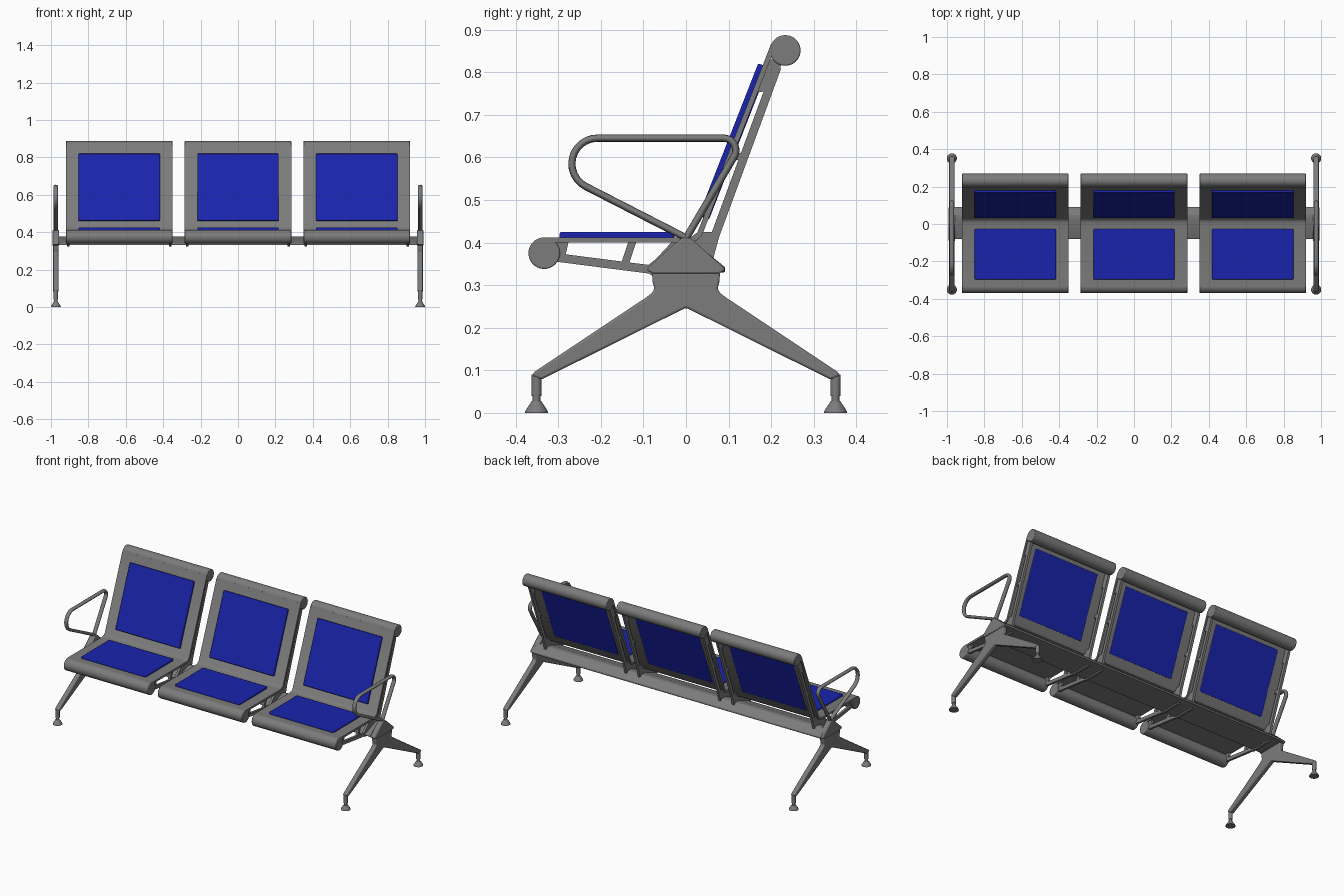
import bpy, bmesh, math
from mathutils import Vector

if "Cube" in bpy.data.objects:
    bpy.data.objects.remove(bpy.data.objects["Cube"])


def material(name, colour):
    m = bpy.data.materials.new(name)
    m.diffuse_color = colour
    m.use_nodes = True
    m.node_tree.nodes["Principled BSDF"].inputs["Base Color"].default_value = m.diffuse_color
    return m


blue = material("blue_pad", (0.010, 0.017, 0.42, 1))
grey = material("dark_grey_metal", (0.2, 0.2, 0.2, 1))


def finish(ob, mat=grey, bevel=0.0, segs=2):
    ob.data.materials.append(mat)
    if bevel:
        m = ob.modifiers.new("bevel", 'BEVEL')
        m.width, m.segments, m.limit_method = bevel, segs, 'ANGLE'
    bpy.ops.object.select_all(action='DESELECT')
    ob.select_set(True)
    bpy.context.view_layer.objects.active = ob
    bpy.ops.object.shade_smooth_by_angle(angle=math.radians(35))
    return ob


def prism(name, profile, x, width, bevel=0.0, segs=2, mat=grey):
    """Extrude a (y, z) profile along x, centred on x."""
    bm = bmesh.new()
    face = bm.faces.new([bm.verts.new((x - width / 2, y, z)) for y, z in profile])
    new = bmesh.ops.extrude_face_region(bm, geom=[face])["geom"]
    bmesh.ops.translate(bm, vec=(width, 0, 0),
                        verts=[v for v in new if isinstance(v, bmesh.types.BMVert)])
    bmesh.ops.recalc_face_normals(bm, faces=bm.faces)
    me = bpy.data.meshes.new(name)
    bm.to_mesh(me)
    bm.free()
    ob = bpy.data.objects.new(name, me)
    bpy.context.collection.objects.link(ob)
    return finish(ob, mat, bevel, segs)


def strip(p, q, w):
    """Four-point profile of a straight bar from p to q."""
    p, q = Vector(p), Vector(q)
    d = (q - p).normalized() * w / 2
    n = Vector((-d.y, d.x))
    return [p + n, q + n, q - n, p - n]


def roll(name, x, y, z, r, width):
    bpy.ops.mesh.primitive_cylinder_add(vertices=40, radius=r, depth=width,
                                        location=(x, y, z), rotation=(0, math.pi / 2, 0))
    ob = bpy.context.object
    ob.name = name
    return finish(ob, bevel=0.003)


def cone(name, x, y, z0, z1, r0, r1):
    bpy.ops.mesh.primitive_cone_add(vertices=28, radius1=r0, radius2=r1, depth=z1 - z0,
                                    location=(x, y, (z0 + z1) / 2))
    ob = bpy.context.object
    ob.name = name
    return finish(ob)


# shared profiles in side view (y, z)
SHELL = [(-0.333, 0.412), (0.0, 0.412), (0.015, 0.415), (0.027, 0.424), (0.199, 0.8645),
         (0.210, 0.860), (0.038, 0.418), (0.025, 0.404), (0.0, 0.400), (-0.333, 0.400)]
BRACKET = {
    "bracket_hub": [(-0.10, 0.338), (-0.08, 0.322), (0.055, 0.322), (0.066, 0.37),
                    (0.081, 0.425), (0.034, 0.425), (0.02, 0.408), (-0.03, 0.405), (-0.07, 0.362)],
    "seat_bracket_strip": strip((-0.312, 0.366), (-0.085, 0.337), 0.020),
    "seat_bracket_strut": strip((-0.145, 0.345), (-0.125, 0.405), 0.018),
    "seat_bracket_front": [(-0.32, 0.405), (-0.275, 0.405), (-0.285, 0.36), (-0.32, 0.362)],
    "back_bracket_strip": strip((0.066, 0.41), (0.214, 0.812), 0.020),
    "back_bracket_strut": strip((0.105, 0.60), (0.138, 0.604), 0.016),
    "back_bracket_top": [(0.160, 0.752), (0.190, 0.755), (0.221, 0.808), (0.226, 0.83),
                         (0.19, 0.83)],
}
UP = Vector((0.364, 0.931))         # direction along the backrest
NORMAL = Vector((-0.931, 0.364))    # forward from the backrest

# three seats
for sx in (-0.635, 0, 0.635):
    prism("seat_shell", SHELL, sx, 0.57)
    roll("seat_front_roll", sx, -0.333, 0.375, 0.037, 0.57)
    roll("back_top_roll", sx, 0.233, 0.851, 0.036, 0.57)
    prism("seat_pad", [(-0.297, 0.405), (-0.027, 0.405), (-0.027, 0.425), (-0.297, 0.425)],
          sx, 0.435, 0.005, mat=blue)
    # back pad passes through the shell so it shows on both sides
    low = Vector((0.041, 0.459))
    high = low + UP * 0.384
    prism("back_pad", [low + NORMAL * 0.012, high + NORMAL * 0.012,
                       high - NORMAL * 0.014, low - NORMAL * 0.014],
          sx, 0.435, 0.004, mat=blue)
    for side in (-1, 1):
        for name, prof in BRACKET.items():
            prism(name, prof, sx + side * 0.272, 0.014)

# long beam under the seats
prism("beam", [(-0.08, 0.330), (-0.08, 0.338), (0.02, 0.376), (0.05, 0.376),
               (0.092, 0.342), (0.092, 0.330)], 0, 1.95, 0.003)

# leg outline: right half, mirrored
half = [(0.08, 0.330), (0.078, 0.305), (0.074, 0.293), (0.078, 0.283), (0.095, 0.270),
        (0.355, 0.097), (0.362, 0.088), (0.340, 0.078)]
LEG = half + [(0.0, 0.247)] + [(-y, z) for y, z in reversed(half)]
CAP = [(0.078, 0.327), (0.092, 0.335), (0.088, 0.342), (0.01, 0.411), (-0.01, 0.411),
       (-0.088, 0.342), (-0.092, 0.335), (-0.078, 0.327)]


def arc(cy, cz, r, a0, a1, n=12):
    return [(cy + r * math.cos(math.radians(a0 + (a1 - a0) * i / n)),
             cz + r * math.sin(math.radians(a0 + (a1 - a0) * i / n))) for i in range(n + 1)]


# armrest loop path
ARM = ([(0.0, 0.410)] + arc(0.088, 0.616, 0.029, -33, 90)
       + arc(-0.208, 0.585, 0.060, 90, 242) + [(0.0, 0.411)])

for side in (-1, 1):
    x = side * 0.974
    prism("leg_frame", LEG, x, 0.028, 0.009, 3)
    prism("leg_cap", CAP, x, 0.036, 0.004)
    for y in (-0.351, 0.351):
        cone("ankle", x, y, 0.040, 0.090, 0.012, 0.012)
        cone("foot_neck", x, y, 0.022, 0.042, 0.009, 0.009)
        cone("foot_collar", x, y, 0.005, 0.028, 0.026, 0.011)
        cone("foot_base", x, y, 0.0, 0.005, 0.027, 0.026)
    # flattened tube armrest
    cu = bpy.data.curves.new("armrest", 'CURVE')
    cu.dimensions = '3D'
    cu.bevel_depth, cu.bevel_resolution, cu.use_fill_caps = 0.0085, 4, True
    cu.materials.append(grey)
    sp = cu.splines.new('POLY')
    sp.points.add(len(ARM) - 1)
    for p, (y, z) in zip(sp.points, ARM):
        p.co = (0, y, z, 1)
    sp.use_smooth = True
    arm = bpy.data.objects.new("armrest", cu)
    arm.location.x = x
    arm.scale.x = 1.45
    bpy.context.collection.objects.link(arm)
